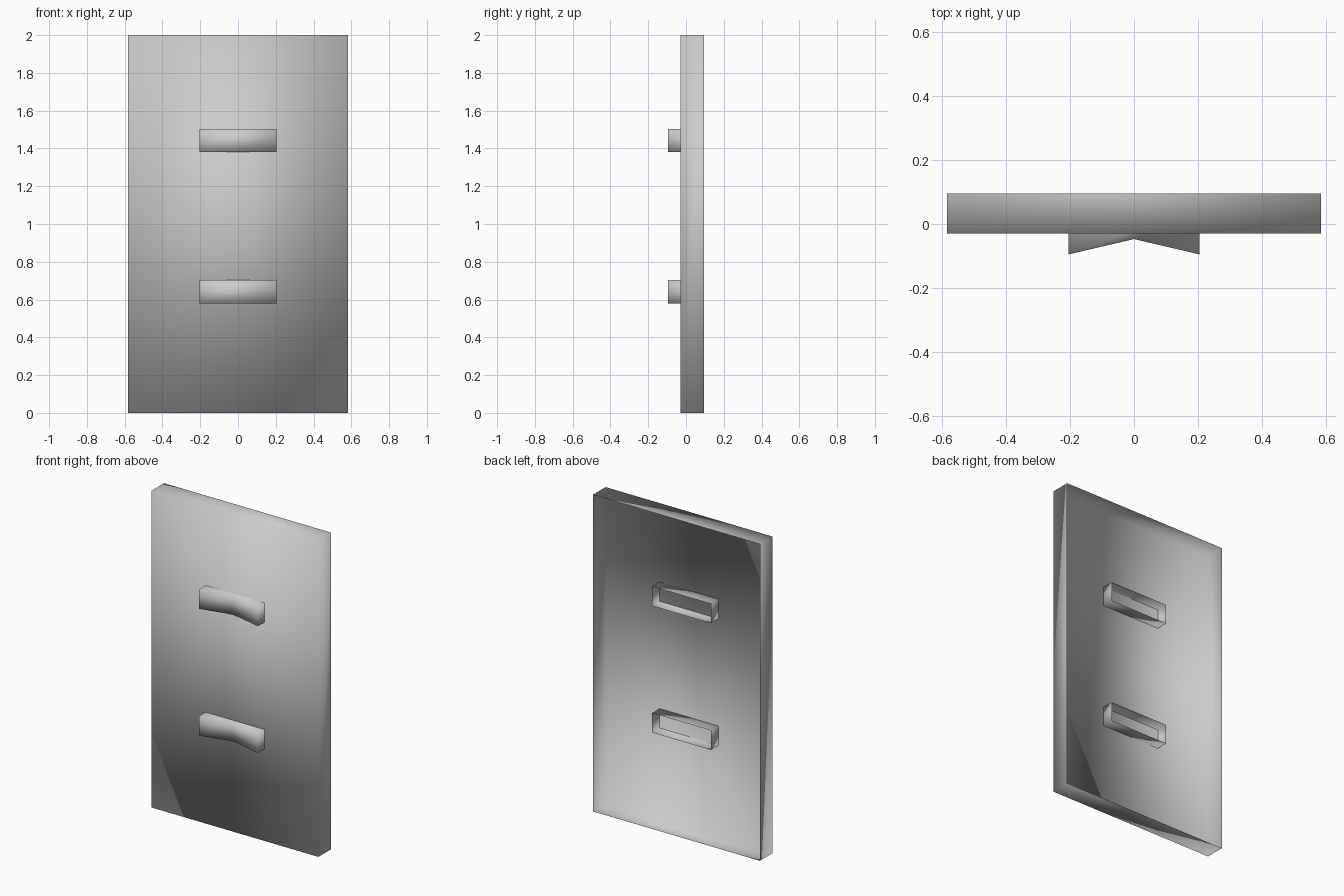
import bpy
import bmesh

cube = bpy.data.objects.get("Cube")
if cube:
    bpy.data.objects.remove(cube, do_unlink=True)

grey = bpy.data.materials.new("plain_grey")
grey.use_nodes = True
colour = (0.6, 0.6, 0.6, 1)
grey.diffuse_color = colour
grey.node_tree.nodes["Principled BSDF"].inputs["Base Color"].default_value = colour


def open_shell(name, front, back_y, z):
    """Extrude a strip up from z, close its front and ends, leave the back open.
    front lists (x, y) from left to right."""
    bm = bmesh.new()
    outline = [(front[0][0], back_y)] + front + [(front[-1][0], back_y)]
    low, high = [[bm.verts.new((x, y, h)) for x, y in outline] for h in z]
    # front strip and both end walls
    for i in range(len(outline) - 1):
        bm.faces.new((low[i], low[i + 1], high[i + 1], high[i]))
    # bottom and top walls
    bm.faces.new(low[::-1])
    bm.faces.new(high)
    mesh = bpy.data.meshes.new(name)
    for face in bm.faces:
        face.smooth = True
    bm.to_mesh(mesh)
    bm.free()
    mesh.materials.append(grey)
    obj = bpy.data.objects.new(name, mesh)
    bpy.context.collection.objects.link(obj)
    return obj


# Door panel: shallow tray, open at the back
open_shell("door_panel", [(-0.583, -0.03), (0.583, -0.03)], 0.095, (0, 2))

# Two pulls with a V-notched front, pushed through the panel
for name, z in (("lower_handle", 0.58), ("upper_handle", 1.38)):
    open_shell(name, [(-0.205, -0.095), (0, -0.047), (0.205, -0.095)],
               0.045, (z, z + 0.123))
